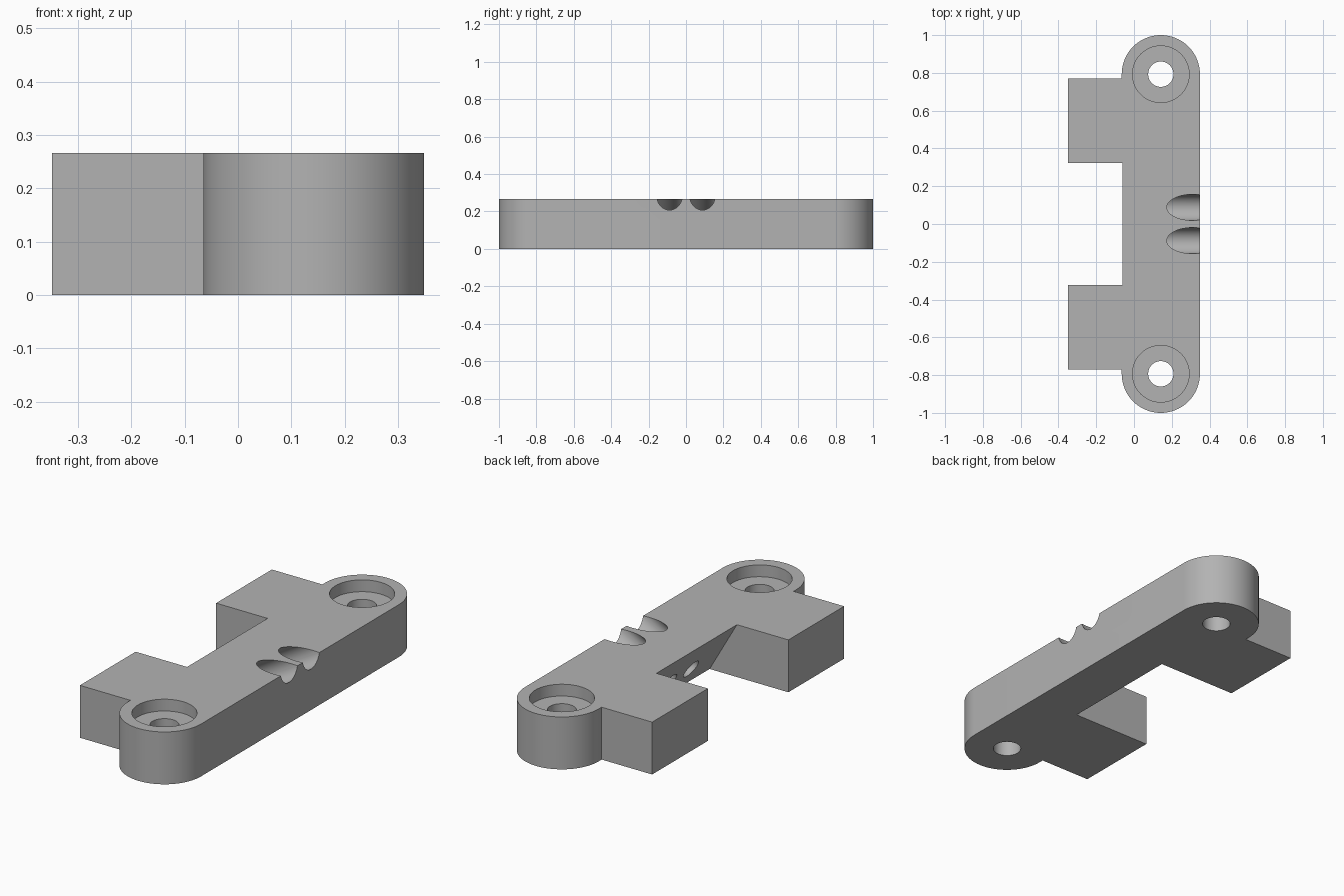
import bpy, bmesh
from math import sin, cos, tan, pi, radians
from mathutils import Vector

cube = bpy.data.objects.get("Cube")
if cube:
    bpy.data.objects.remove(cube, do_unlink=True)

H = 0.266                 # plate thickness
CX, END_Y, R = 0.142, 0.793, 0.207   # rounded end centre and radius
TAB_X, TAB_OUT, TAB_IN = -0.349, 0.77, 0.323
WALL_X = -0.06            # top of the leaning notch wall
LEAN = radians(30)

grey = bpy.data.materials.new("plain grey")
grey.use_nodes = True
colour = (0.45, 0.45, 0.45, 1)
grey.diffuse_color = colour
grey.node_tree.nodes["Principled BSDF"].inputs["Base Color"].default_value = colour


def make_object(name, bm):
    bmesh.ops.recalc_face_normals(bm, faces=bm.faces)
    mesh = bpy.data.meshes.new(name)
    bm.to_mesh(mesh)
    bm.free()
    mesh.materials.append(grey)
    ob = bpy.data.objects.new(name, mesh)
    bpy.context.collection.objects.link(ob)
    return ob


def arc(cy, start, steps=40):
    return [(CX + R * cos(start + pi * i / steps), cy + R * sin(start + pi * i / steps))
            for i in range(steps + 1)]


def bore(body, start, end, radius):
    """Cut a round hole from start to end through the body."""
    start, end = Vector(start), Vector(end)
    axis = end - start
    bm = bmesh.new()
    bmesh.ops.create_cone(bm, cap_ends=True, segments=64, radius1=radius,
                          radius2=radius, depth=axis.length)
    turn = axis.to_track_quat('Z', 'Y').to_matrix().to_4x4()
    bmesh.ops.transform(bm, matrix=turn, verts=bm.verts)
    bmesh.ops.translate(bm, vec=(start + end) / 2, verts=bm.verts)
    cutter = make_object("hole_cutter", bm)
    cutter.hide_render = True
    mod = body.modifiers.new("hole", 'BOOLEAN')
    mod.operation, mod.solver, mod.object = 'DIFFERENCE', 'EXACT', cutter
    bpy.context.view_layer.objects.active = body
    bpy.ops.object.modifier_apply(modifier=mod.name)
    bpy.data.objects.remove(cutter, do_unlink=True)


# Bracket outline: rounded bar with two square tabs
side = [(CX - R, TAB_OUT), (TAB_X, TAB_OUT), (TAB_X, TAB_IN), (WALL_X, TAB_IN)]
outline = arc(-END_Y, pi) + arc(END_Y, 0) + side + [(x, -y) for x, y in reversed(side)]
bm = bmesh.new()
base = bm.faces.new([bm.verts.new((x, y, 0)) for x, y in outline])
top = bmesh.ops.extrude_face_region(bm, geom=[base])
bmesh.ops.translate(bm, vec=(0, 0, H),
                    verts=[v for v in top["geom"] if isinstance(v, bmesh.types.BMVert)])
# Lean the notch wall inward towards the bottom
for v in bm.verts:
    if v.co.z < 0.01 and abs(v.co.x - WALL_X) < 0.001 and abs(v.co.y) < TAB_IN + 0.01:
        v.co.x += H * tan(LEAN)
bracket = make_object("bracket", bm)

# Screw holes with flat recesses
for y in (-END_Y, END_Y):
    bore(bracket, (CX, y, -0.1), (CX, y, H + 0.1), 0.067)
    bore(bracket, (CX, y, H - 0.06), (CX, y, H + 0.1), 0.15)

# Pair of slanted stepped holes, square to the leaning wall
along = Vector((cos(LEAN), 0, sin(LEAN)))
for y in (-0.088, 0.088):
    wall = Vector((0.033, y, 0.105))
    bore(bracket, wall - along * 0.1, wall + along * 0.2, 0.05)
    bore(bracket, wall + along * 0.06, wall + along * 0.6, 0.069)

bpy.ops.object.select_all(action='DESELECT')
bracket.select_set(True)
bpy.context.view_layer.objects.active = bracket
bpy.ops.object.shade_smooth_by_angle(angle=radians(30))
